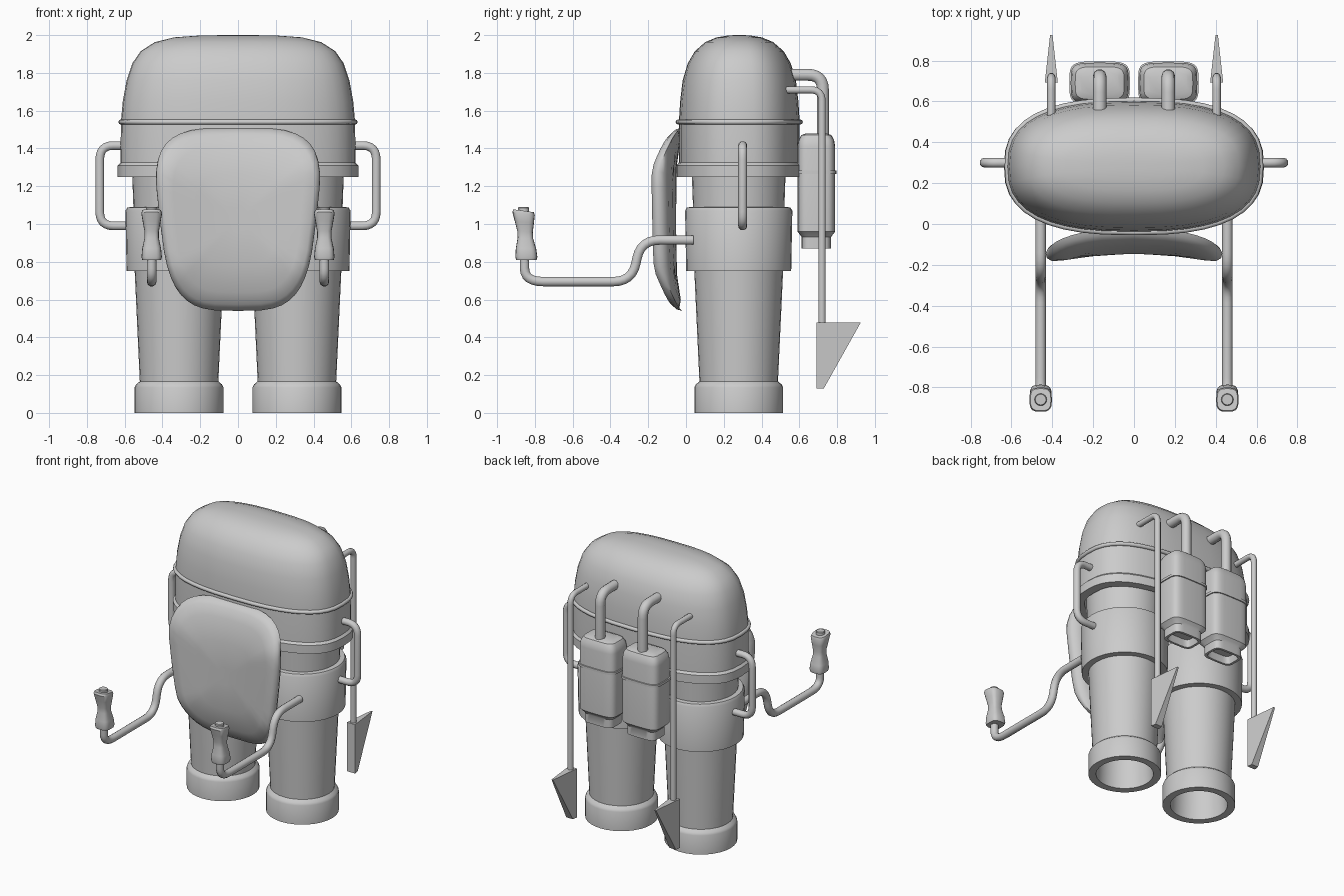
import bpy, bmesh
from math import cos, sin, pi, copysign
from mathutils import Vector

if "Cube" in bpy.data.objects:
    bpy.data.objects.remove(bpy.data.objects["Cube"])


def finish(name, bm, angle=35):
    bmesh.ops.recalc_face_normals(bm, faces=bm.faces)
    me = bpy.data.meshes.new(name)
    bm.to_mesh(me)
    bm.free()
    ob = bpy.data.objects.new(name, me)
    bpy.context.collection.objects.link(ob)
    smooth(ob, angle)
    return ob


def smooth(ob, angle=35):
    bpy.ops.object.select_all(action='DESELECT')
    ob.select_set(True)
    bpy.context.view_layer.objects.active = ob
    bpy.ops.object.shade_smooth_by_angle(angle=angle * pi / 180)


def superellipse(a, b, n, seg):
    def p(v):
        return copysign(abs(v) ** (2 / n), v)
    return [(a * p(cos(2 * pi * i / seg)), b * p(sin(2 * pi * i / seg))) for i in range(seg)]


def loft(name, rings, angle=35, closed=False):
    """Skin a list of point rings, capping the ends or joining them in a loop."""
    bm = bmesh.new()
    vs = [[bm.verts.new(p) for p in r] for r in rings]
    pairs = list(zip(vs, vs[1:])) + ([(vs[-1], vs[0])] if closed else [])
    for lo, hi in pairs:
        for i in range(len(lo)):
            j = (i + 1) % len(lo)
            bm.faces.new((lo[i], lo[j], hi[j], hi[i]))
    if not closed:
        bm.faces.new(vs[0])
        bm.faces.new(vs[-1])
    return finish(name, bm, angle)


def stack(name, cx, cy, levels, n=2, seg=32, angle=35, closed=False):
    """Loft of horizontal superellipses; levels are (half x, half y, z)."""
    return loft(name, [[(cx + x, cy + y, z) for x, y in superellipse(a, b, n, seg)]
                       for a, b, z in levels], angle, closed)


def pipe(name, pts, radius, bend):
    """Round tube along a path whose corners are filleted."""
    pts = [Vector(p) for p in pts]
    path = [pts[0]]
    for a, b, c in zip(pts, pts[1:], pts[2:]):
        p = b + (a - b).normalized() * min(bend, (a - b).length * .49)
        q = b + (c - b).normalized() * min(bend, (c - b).length * .49)
        path += [p * (1 - t) ** 2 + b * 2 * t * (1 - t) + q * t * t for t in [k / 6 for k in range(7)]]
    path.append(pts[-1])
    cu = bpy.data.curves.new(name, 'CURVE')
    cu.dimensions = '3D'
    cu.bevel_depth, cu.bevel_resolution, cu.use_fill_caps = radius, 3, True
    sp = cu.splines.new('POLY')
    sp.points.add(len(path) - 1)
    for pt, co in zip(sp.points, path):
        pt.co = (*co, 1)
    ob = bpy.data.objects.new(name, cu)
    bpy.context.collection.objects.link(ob)
    bpy.ops.object.select_all(action='DESELECT')
    ob.select_set(True)
    bpy.context.view_layer.objects.active = ob
    bpy.ops.object.convert(target='MESH')
    smooth(bpy.context.object, 45)


CY = 0.282

# Domed hood with a lower rim and a recessed underside
stack("hood", 0, CY, [
    (.57, .275, 1.31), (.575, .28, 1.25), (.637, .332, 1.25), (.637, .332, 1.31), (.622, .32, 1.325),
    (.62, .32, 1.54), (.61, .313, 1.65), (.59, .30, 1.76), (.56, .273, 1.85), (.515, .235, 1.915),
    (.44, .18, 1.963), (.34, .12, 1.988), (.2, .06, 1.998), (.06, .02, 2.0)], n=2.6, seg=40)

# Seam bead around the hood
stack("hood_seam", 0, CY, [
    (.62 + .014 * cos(k * pi / 4), .323 + .014 * cos(k * pi / 4), 1.54 + .014 * sin(k * pi / 4))
    for k in range(8)], n=2.6, seg=40, angle=60, closed=True)

# Padded back rest: curved cushion tapering downward
rings = []
for s, y in [(.12, -.052), (.6, -.052), (.88, -.055), (.97, -.07), (1, -.095),
             (.985, -.12), (.93, -.14), (.8, -.147), (.5, -.147), (.12, -.147)]:
    ring = []
    for u, v in superellipse(1, 1, 3.6, 40):
        dz = .485 * v * s
        x = u * s * (.415 + .12 * dz)
        curl = .075 * max(0, abs(v * s) - .55) / .45
        ring.append((x, y - .26 * x * x + (curl if y < -.08 else curl * .5), 1.025 + dz))
    rings.append(ring)
loft("back_pad", rings, 60)

for s, side in ((1, "right"), (-1, "left")):
    # Thruster tube with flared hollow foot and thick collar
    prof = [(.17, .35), (.185, 0), (.235, 0), (.235, .135), (.228, .15), (.208, .167), (.235, .75),
            (.278, .75), (.284, 1.07), (.274, 1.088), (.242, 1.09), (.25, 1.32)]
    stack("thruster_" + side, s * .312, .279, [(r, r, z) for r, z in prof])

    # Control arm and grip
    ax = s * .457
    pipe("control_arm_" + side, [(ax, .04, .915), (ax, -.24, .915), (ax, -.285, .695),
                                 (ax, -.855, .695), (ax, -.855, .84)], .026, .1)
    grip = [(.05, .81, -.845), (.054, .825, -.845), (.05, .87, -.847), (.038, .925, -.85),
            (.038, .96, -.852), (.047, 1.01, -.856), (.055, 1.055, -.86), (.05, 1.07, -.86)]
    loft("control_grip_" + side,
         [[(ax + x, cy + y * 1.08, z - y * .15 * (z - .81) / .26)
           for x, y in superellipse(r, r, 3.2, 20)] for r, z, cy in grip])
    stack("grip_button_" + side, ax, -.86, [(.03, .03, 1.05), (.03, .03, 1.085), (.026, .026, 1.09)], seg=16)

    # Side carrying handle
    pipe("side_handle_" + side, [(s * .59, .3, 1.415), (s * .732, .3, 1.415),
                                 (s * .732, .3, .99), (s * .58, .3, .99)], .024, .075)

    # Rear fuel tank with recessed nozzle, strap and feed pipe
    tx, ty = s * .168, .69
    stack("fuel_tank_" + side, tx, ty, [
        (.085, .055, .92), (.095, .062, .87), (.112, .078, .87), (.112, .078, .93), (.125, .088, .945),
        (.142, .1, .96), (.142, .1, 1.41), (.136, .094, 1.445), (.12, .08, 1.47), (.095, .055, 1.48)],
        n=4.5, seg=32)
    stack("tank_strap_" + side, tx, ty, [(.138, .096, 1.263), (.148, .106, 1.265),
                                         (.148, .106, 1.282), (.138, .096, 1.284)], n=4.5, closed=True)
    pipe("feed_pipe_" + side, [(tx, .5, 1.79), (tx, .725, 1.79), (tx, .725, 1.45)], .033, .08)

    # Thin rod ending in a wedge-shaped steering fin
    rx = s * .405
    pipe("fin_rod_" + side, [(rx, .5, 1.71), (rx, .72, 1.71), (rx, .72, .46)], .02, .06)
    fin = [(.692, .478, .032), (.925, .478, .006), (.73, .13, .026), (.692, .13, .032)]
    loft("steering_fin_" + side, [[(rx + d * t, y, z) for y, z, t in fin] for d in (-1, 1)], 20)
